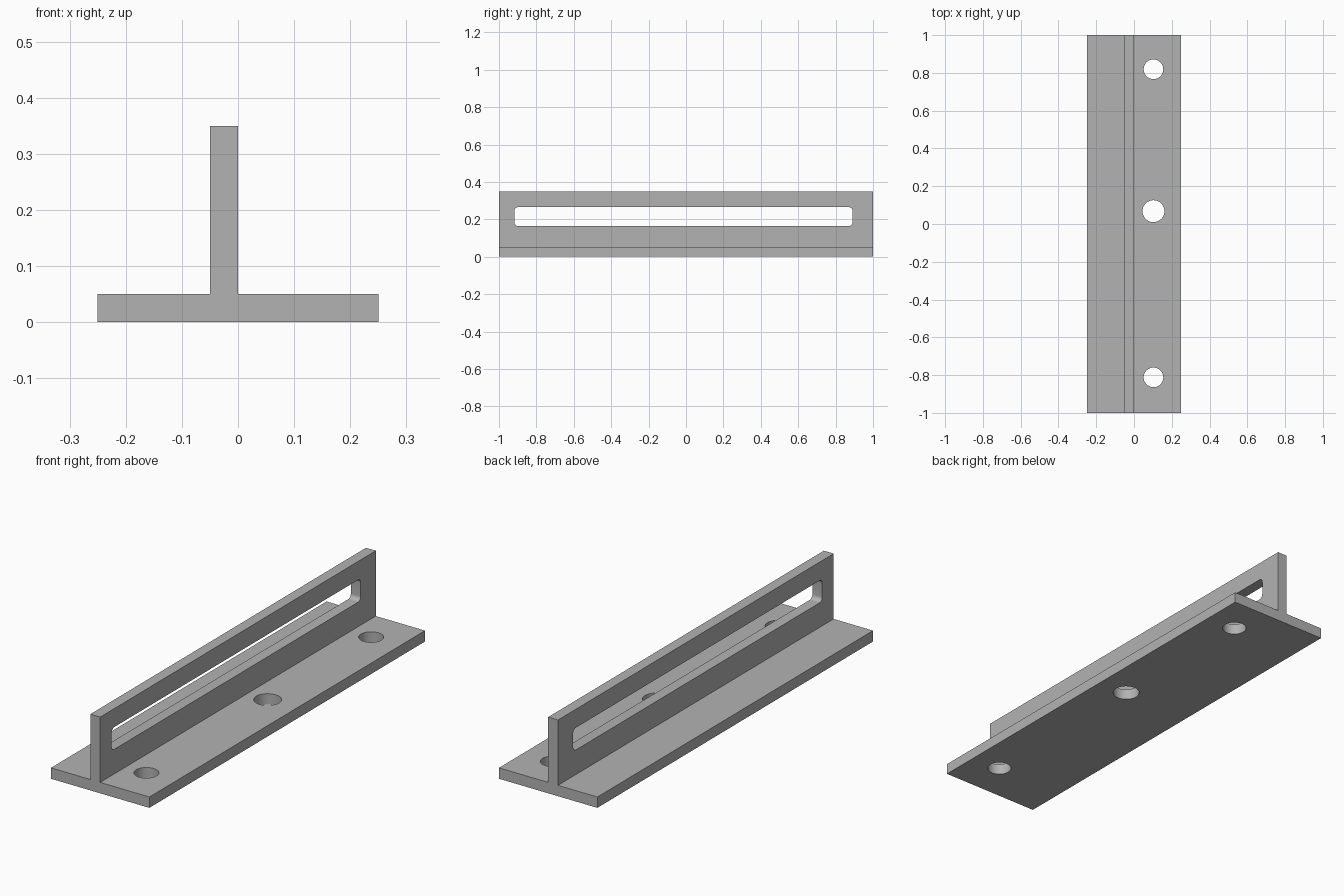
import bpy
import bmesh
from mathutils import Matrix

cube = bpy.data.objects.get("Cube")
if cube:
    bpy.data.objects.remove(cube, do_unlink=True)

LENGTH = 2.0
HALF_WIDTH = 0.25
PLATE_TOP = 0.05
WEB_TOP = 0.35
WEB_LEFT, WEB_RIGHT = -0.05, 0.0

# Plain grey metal
grey = bpy.data.materials.new("grey metal")
grey.use_nodes = True
colour = (0.45, 0.45, 0.45, 1)
grey.diffuse_color = colour
grey.node_tree.nodes["Principled BSDF"].inputs["Base Color"].default_value = colour


def make_object(name, bm):
    bmesh.ops.recalc_face_normals(bm, faces=bm.faces)
    mesh = bpy.data.meshes.new(name)
    bm.to_mesh(mesh)
    bm.free()
    mesh.materials.append(grey)
    obj = bpy.data.objects.new(name, mesh)
    bpy.context.collection.objects.link(obj)
    return obj


def hole_cutter(y, radius):
    bm = bmesh.new()
    bmesh.ops.create_cone(bm, cap_ends=True, segments=48, radius1=radius, radius2=radius,
                          depth=0.2, matrix=Matrix.Translation((0.103, y, PLATE_TOP / 2)))
    return make_object("hole_cutter", bm)


def slot_cutter(y0, y1, z0, z1, corner):
    bm = bmesh.new()
    centre = ((WEB_LEFT + WEB_RIGHT) / 2, (y0 + y1) / 2, (z0 + z1) / 2)
    bmesh.ops.create_cube(bm, size=1, matrix=Matrix.Translation(centre)
                          @ Matrix.Diagonal((0.2, y1 - y0, z1 - z0, 1)))
    # Round the four edges that run through the web
    through = [e for e in bm.edges if abs(e.verts[0].co.x - e.verts[1].co.x) > 0.1]
    bmesh.ops.bevel(bm, geom=through, offset=corner, segments=8, profile=0.5, affect='EDGES')
    return make_object("slot_cutter", bm)


# T-shaped profile pulled along its length
profile = [(-HALF_WIDTH, 0), (HALF_WIDTH, 0), (HALF_WIDTH, PLATE_TOP), (WEB_RIGHT, PLATE_TOP),
           (WEB_RIGHT, WEB_TOP), (WEB_LEFT, WEB_TOP), (WEB_LEFT, PLATE_TOP), (-HALF_WIDTH, PLATE_TOP)]
bm = bmesh.new()
end = bm.faces.new([bm.verts.new((x, -LENGTH / 2, z)) for x, z in profile])
pulled = bmesh.ops.extrude_face_region(bm, geom=[end], use_keep_orig=True)["geom"]
bmesh.ops.translate(bm, vec=(0, LENGTH, 0),
                    verts=[v for v in pulled if isinstance(v, bmesh.types.BMVert)])
bracket = make_object("t_bracket", bm)

# Three screw holes in the base plate and one long slot in the web
cutters = [hole_cutter(y, r) for y, r in ((-0.812, 0.052), (0.068, 0.058), (0.819, 0.052))]
cutters.append(slot_cutter(-0.917, 0.89, 0.163, 0.265, 0.02))
bpy.ops.object.select_all(action='DESELECT')
bpy.context.view_layer.objects.active = bracket
bracket.select_set(True)
for cutter in cutters:
    cutter.hide_render = True
    cut = bracket.modifiers.new("cut", 'BOOLEAN')
    cut.operation = 'DIFFERENCE'
    cut.solver = 'EXACT'
    cut.object = cutter
    bpy.ops.object.modifier_apply(modifier=cut.name)
    bpy.data.objects.remove(cutter, do_unlink=True)

# Smooth hole walls, sharp edges elsewhere
bpy.ops.object.shade_smooth_by_angle(angle=0.5)
